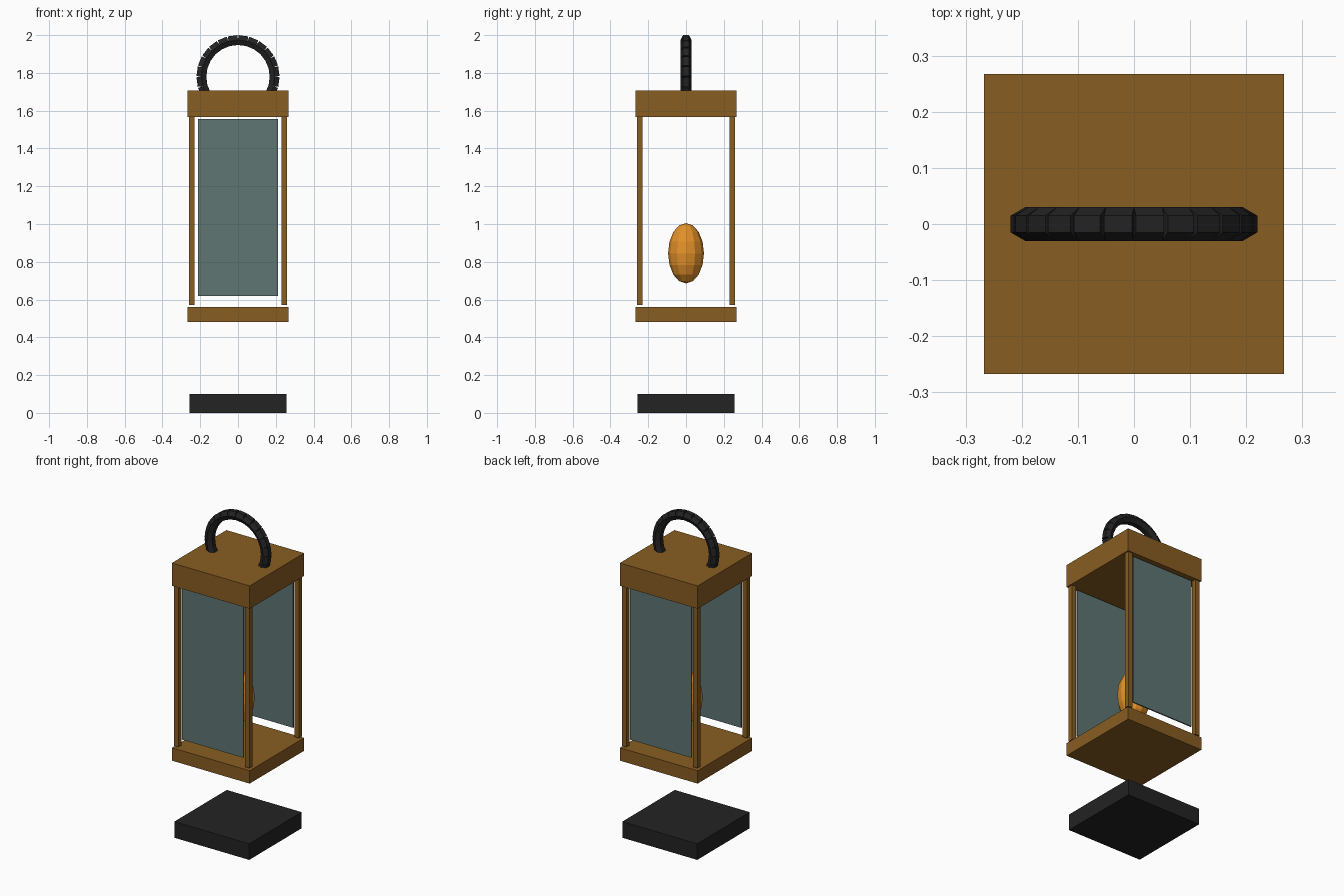
import bpy, bmesh, math
from mathutils import Matrix

if "Cube" in bpy.data.objects:
    bpy.data.objects.remove(bpy.data.objects["Cube"])


def material(name, rgb):
    m = bpy.data.materials.new(name)
    m.diffuse_color = (*rgb, 1)
    m.use_nodes = True
    m.node_tree.nodes["Principled BSDF"].inputs["Base Color"].default_value = m.diffuse_color
    return m


WOOD = material("brown wood", (0.25, 0.11, 0.016))
GLASS = material("grey green glass", (0.112, 0.180, 0.170))
BLACK = material("black iron", (0.0165, 0.0168, 0.0165))
FLAME = material("orange flame", (0.76, 0.28, 0.022))


def finish(name, bm, mat):
    me = bpy.data.meshes.new(name)
    bm.to_mesh(me)
    bm.free()
    me.materials.append(mat)
    ob = bpy.data.objects.new(name, me)
    bpy.context.collection.objects.link(ob)
    return ob


def box(name, x, y, z0, z1, sx, sy, mat):
    """Box centred on x, y between heights z0 and z1."""
    bm = bmesh.new()
    bmesh.ops.create_cube(bm, size=1, matrix=Matrix.Translation((x, y, (z0 + z1) / 2))
                          @ Matrix.Diagonal((sx, sy, z1 - z0, 1)))
    return finish(name, bm, mat)


# Plinth and the two lantern plates
box("plinth", 0, 0, 0, 0.10, 0.515, 0.515, BLACK)
box("lantern_floor", 0, 0, 0.48, 0.56, 0.534, 0.534, WOOD)
box("lantern_roof", 0, 0, 1.566, 1.708, 0.534, 0.534, WOOD)

# Corner posts
for sx, side in ((-1, "left"), (1, "right")):
    for sy, end in ((-1, "front"), (1, "back")):
        box(f"{end}_{side}_post", sx * 0.244, sy * 0.244, 0.571, 1.571, 0.03, 0.03, WOOD)

# Front and back panes; the other two sides are open
for sy, end in ((-1, "front"), (1, "back")):
    box(f"{end}_pane", 0, sy * 0.244, 0.618, 1.556, 0.422, 0.008, GLASS)

# Flame
bm = bmesh.new()
bmesh.ops.create_uvsphere(bm, u_segments=12, v_segments=8, radius=1,
                          matrix=Matrix.Translation((0, 0, 0.845))
                          @ Matrix.Diagonal((0.095, 0.095, 0.16, 1)))
finish("flame", bm, FLAME)

# Ring handle: straight six-sided links in 15 degree steps, ends sunk in the roof
R, TUBE, STEP = 0.194, 0.03, math.radians(15)
bm = bmesh.new()
for i in range(-2, 14):
    a = (i + 0.5) * STEP
    mid = R * math.cos(STEP / 2)
    # vertical link at radius mid, vertices towards +-y, swung about the y axis
    place = (Matrix.Translation((0, 0, 1.78)) @ Matrix.Rotation(-a, 4, 'Y')
             @ Matrix.Translation((mid, 0, 0)) @ Matrix.Rotation(math.radians(90), 4, 'Z'))
    ring = [(TUBE * math.cos(k * math.pi / 3), TUBE * math.sin(k * math.pi / 3)) for k in range(6)]
    h = R * math.sin(STEP / 2)
    lo = [bm.verts.new(place @ Matrix.Translation((x, y, -h)).translation) for x, y in ring]
    hi = [bm.verts.new(place @ Matrix.Translation((x, y, h)).translation) for x, y in ring]
    bm.faces.new(lo[::-1])
    bm.faces.new(hi)
    for k in range(6):
        n = (k + 1) % 6
        bm.faces.new((lo[k], lo[n], hi[n], hi[k]))
finish("ring_handle", bm, BLACK)
